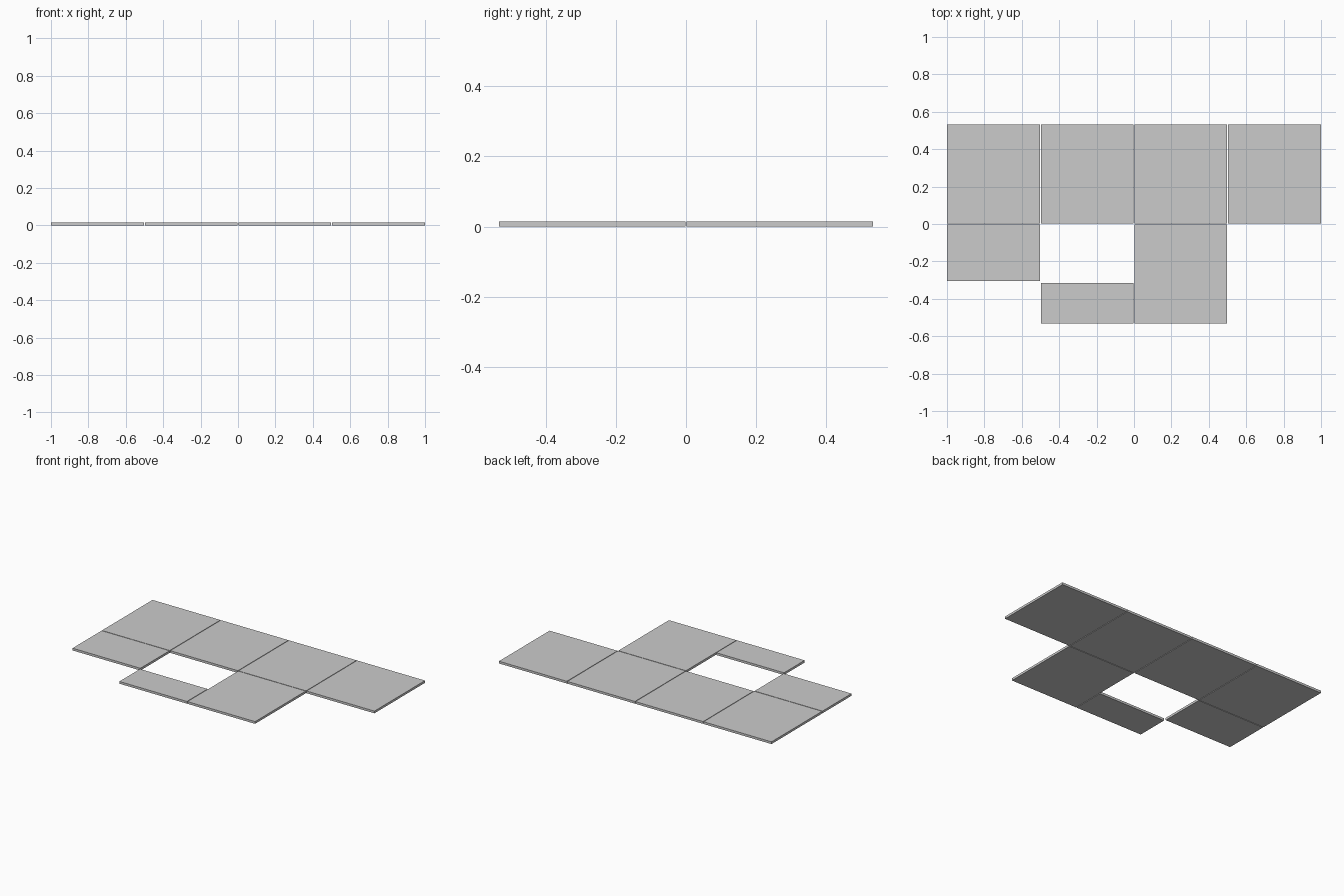
import bpy

if "Cube" in bpy.data.objects:
    bpy.data.objects.remove(bpy.data.objects["Cube"])

THICK = 0.015
GAP = 0.002  # half of the joint between neighbouring slabs


def slab(name, x0, x1, y0, y1):
    bpy.ops.mesh.primitive_cube_add(
        size=1, location=((x0 + x1) / 2, (y0 + y1) / 2, THICK / 2))
    ob = bpy.context.object
    ob.name = name
    ob.scale = (x1 - x0, y1 - y0, THICK)
    bpy.ops.object.transform_apply(location=False, rotation=False, scale=True)
    return ob


def column(i):
    # x range of the i-th half-unit column, outer ends kept flush
    x0, x1 = -1 + 0.5 * i, -0.5 + 0.5 * i
    return (x0 if i == 0 else x0 + GAP), (x1 if i == 3 else x1 - GAP)


# Back row of four full slabs
for i in range(4):
    slab(f"back_slab_{i + 1}", *column(i), GAP, 0.532)

# Front row: one full slab and two cut slabs around the opening
slab("front_full_slab", *column(2), -0.532, -GAP)
slab("front_left_cut_slab", *column(0), -0.306, -GAP)
slab("front_middle_cut_slab", *column(1), -0.532, -0.316)
